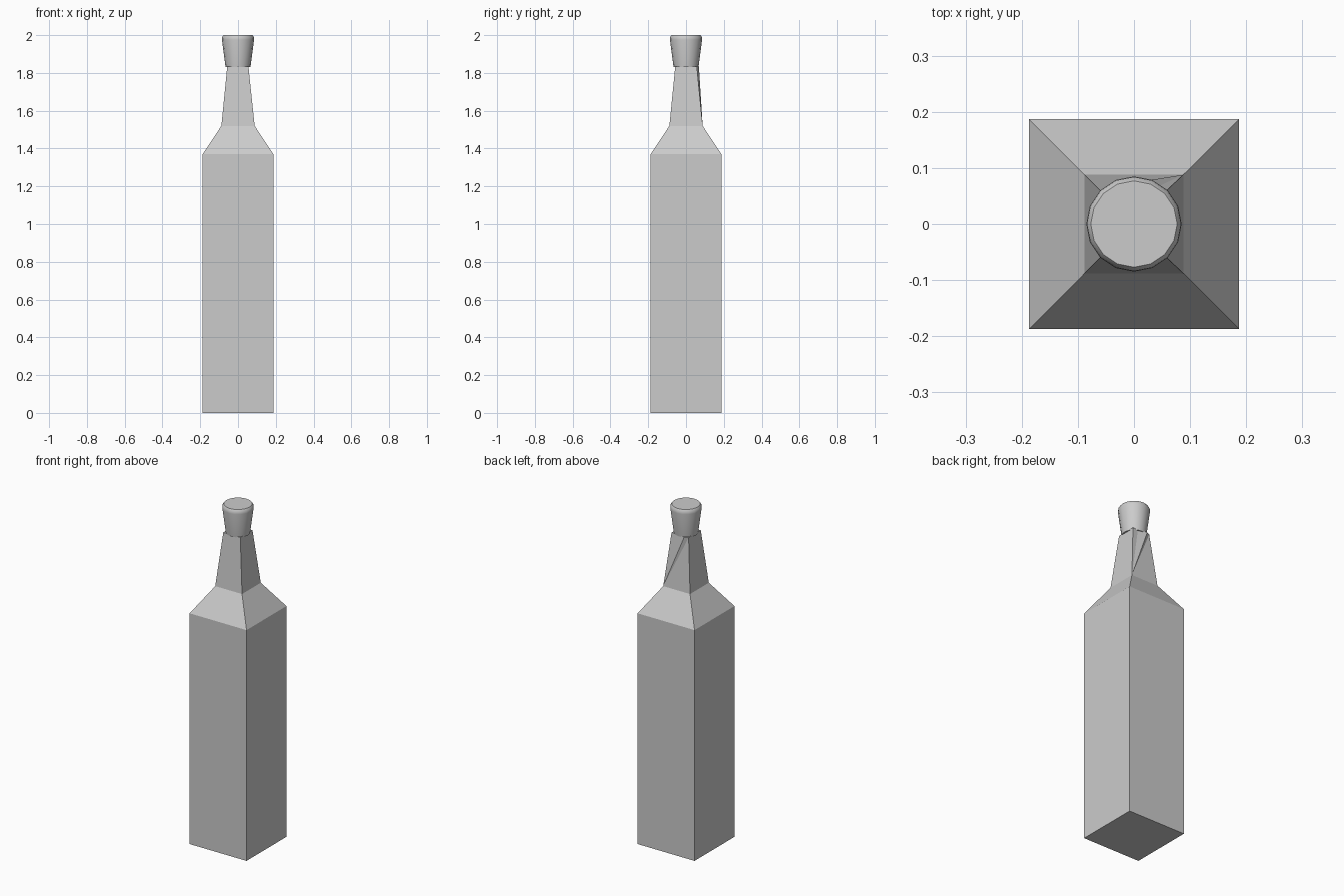
import bpy, bmesh
from math import cos, sin, pi

if "Cube" in bpy.data.objects:
    bpy.data.objects.remove(bpy.data.objects["Cube"])


def finish(name, bm):
    bmesh.ops.recalc_face_normals(bm, faces=bm.faces)
    mesh = bpy.data.meshes.new(name)
    bm.to_mesh(mesh)
    bm.free()
    obj = bpy.data.objects.new(name, mesh)
    bpy.context.collection.objects.link(obj)
    return obj


def loft(bm, rings):
    # bridge equal-sized rings with quads and cap both ends
    for a, b in zip(rings, rings[1:]):
        n = len(a)
        for i in range(n):
            j = (i + 1) % n
            bm.faces.new((a[i], a[j], b[j], b[i]))
    bm.faces.new(rings[0][::-1])


# square bottle body and shoulder
bm = bmesh.new()
corners = [(-1, -1), (1, -1), (1, 1), (-1, 1)]
rings = [[bm.verts.new((x * r, y * r, z)) for x, y in corners]
         for r, z in [(0.187, 0), (0.187, 1.37), (0.088, 1.52)]]
loft(bm, rings)

# tapered neck, with the slightly creased back face
base = rings[-1]
top = [bm.verts.new((x, y, 1.835)) for x, y in
       [(-.057, -.057), (.055, -.057), (.055, .057), (.02, .056), (-.035, .068), (-.057, .057)]]
bm.faces.new((base[0], base[1], top[1], top[0]))
bm.faces.new((base[1], base[2], top[2], top[1]))
for i in (2, 3, 4):
    bm.faces.new((base[2], top[i + 1], top[i]))
bm.faces.new((base[2], base[3], top[5]))
bm.faces.new((base[3], base[0], top[0], top[5]))
bm.faces.new(top)
finish("bottle", bm)

# flared round stopper
bm = bmesh.new()
N = 16
rings = [[bm.verts.new((r * cos(2 * pi * i / N), r * sin(2 * pi * i / N), z)) for i in range(N)]
         for r, z in [(0.066, 1.83), (0.085, 1.975), (0.084, 1.99), (0.077, 2.0)]]
loft(bm, rings)
bm.faces.new(rings[-1])
stopper = finish("stopper", bm)
bpy.context.view_layer.objects.active = stopper
stopper.select_set(True)
bpy.ops.object.shade_smooth_by_angle(angle=0.6)
